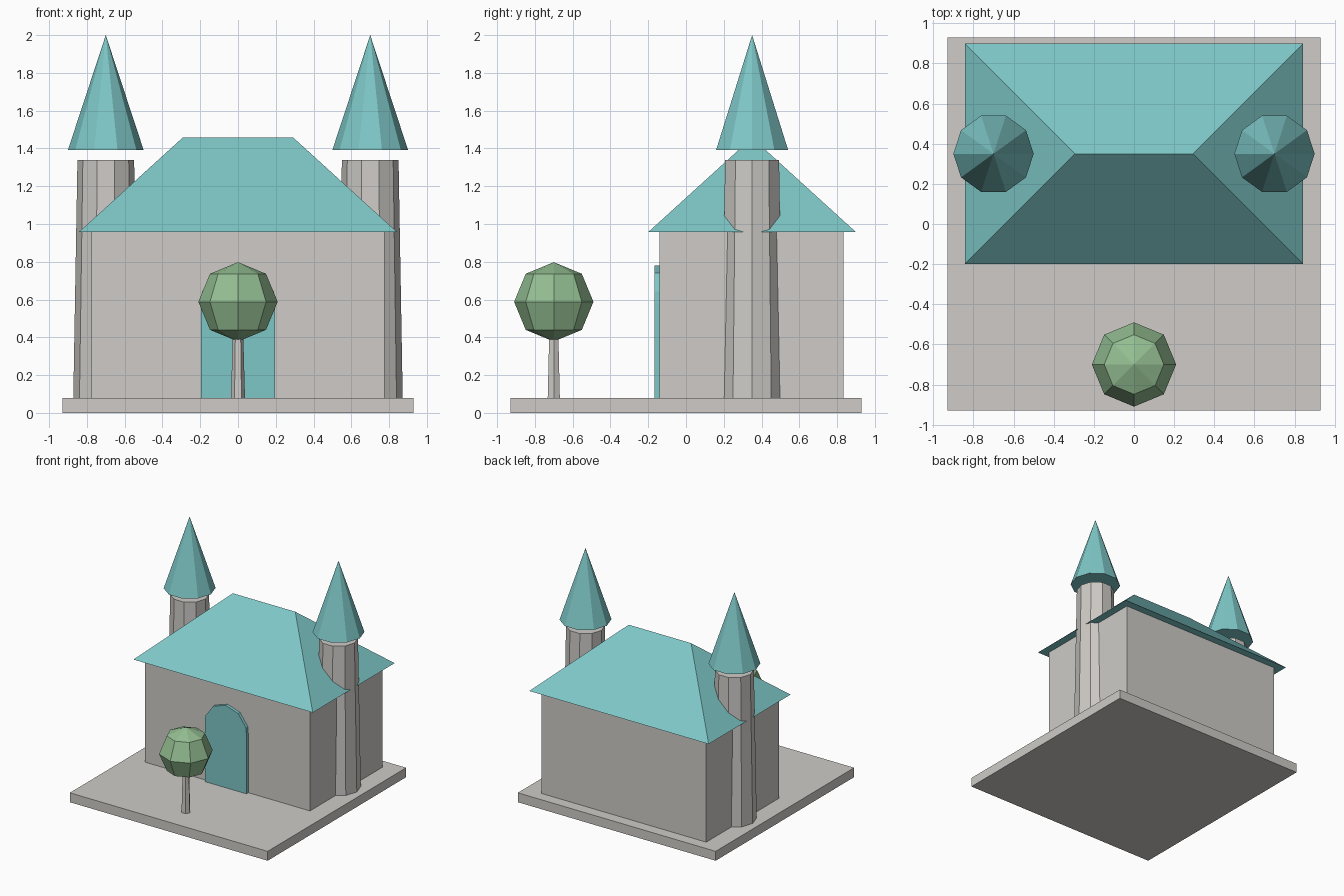
import bpy, bmesh, math
from mathutils import Matrix, Vector

if "Cube" in bpy.data.objects:
    bpy.data.objects.remove(bpy.data.objects["Cube"])


def material(name, rgb):
    m = bpy.data.materials.new(name)
    m.diffuse_color = (*rgb, 1)
    m.use_nodes = True
    m.node_tree.nodes["Principled BSDF"].inputs["Base Color"].default_value = m.diffuse_color
    return m


STONE = material("warm grey", (0.62, 0.60, 0.57))
TEAL = material("teal", (0.21, 0.57, 0.57))
LEAF = material("leaf green", (0.295, 0.515, 0.285))


def finish(name, bm, mat):
    bmesh.ops.recalc_face_normals(bm, faces=bm.faces)
    mesh = bpy.data.meshes.new(name)
    bm.to_mesh(mesh)
    bm.free()
    mesh.materials.append(mat)
    ob = bpy.data.objects.new(name, mesh)
    bpy.context.collection.objects.link(ob)
    return ob


def box(name, lo, hi, mat):
    lo, hi = Vector(lo), Vector(hi)
    bm = bmesh.new()
    place = Matrix.Translation((lo + hi) / 2) @ Matrix.Diagonal((*(hi - lo), 1))
    bmesh.ops.create_cube(bm, size=1, matrix=place)
    return finish(name, bm, mat)


def cone(name, x, y, z0, z1, r0, r1, sides, mat):
    bm = bmesh.new()
    bmesh.ops.create_cone(bm, cap_ends=True, segments=sides, radius1=r0, radius2=r1,
                          depth=z1 - z0, matrix=Matrix.Translation((x, y, (z0 + z1) / 2))
                          @ Matrix.Rotation(math.pi / 2, 4, 'Z'))
    bmesh.ops.remove_doubles(bm, verts=bm.verts, dist=1e-5)
    return finish(name, bm, mat)


# Base slab and main hall
box("base_slab", (-0.93, -0.93, 0), (0.93, 0.93, 0.08), STONE)
box("hall_walls", (-0.775, -0.14, 0.08), (0.775, 0.835, 0.96), STONE)

# Hipped roof: eaves rectangle rising to a ridge
bm = bmesh.new()
eaves = [bm.verts.new((x, y, 0.957)) for x, y in
         ((-0.843, -0.2), (0.843, -0.2), (0.843, 0.9), (-0.843, 0.9))]
left, right = [bm.verts.new((x, 0.35, 1.457)) for x in (-0.293, 0.293)]
a, b, c, d = eaves
for face in ((d, c, b, a), (a, b, right, left), (c, d, left, right), (b, c, right), (d, a, left)):
    bm.faces.new(face)
finish("hipped_roof", bm, TEAL)

# Towers with floating spires
for side, x in (("left", -0.7), ("right", 0.7)):
    cone(side + "_tower", x, 0.35, 0.08, 1.34, 0.172, 0.15, 10, STONE)
    cone(side + "_spire", x, 0.35, 1.393, 2.0, 0.2, 0, 10, TEAL)

# Arched door: straight jambs with a faceted top
arch = [(0.2 * math.cos(math.radians(t)), 0.58 + 0.2 * math.sin(math.radians(t)))
        for t in range(18, 163, 36)]
outline = [(-0.195, 0.08), (0.195, 0.08), (0.195, 0.58)] + arch + [(-0.195, 0.58)]
bm = bmesh.new()
front = bm.faces.new([bm.verts.new((x, -0.166, z)) for x, z in outline])
solid = bmesh.ops.extrude_face_region(bm, geom=[front], use_keep_orig=True)
bmesh.ops.translate(bm, vec=(0, 0.05, 0),
                    verts=[v for v in solid["geom"] if isinstance(v, bmesh.types.BMVert)])
finish("arched_door", bm, TEAL)

# Tree
cone("tree_trunk", 0, -0.7, 0.08, 0.45, 0.037, 0.027, 6, STONE)
bm = bmesh.new()
bmesh.ops.create_uvsphere(bm, u_segments=8, v_segments=4, radius=0.21,
                          matrix=Matrix.Translation((0, -0.7, 0.588)))
finish("tree_crown", bm, LEAF)
